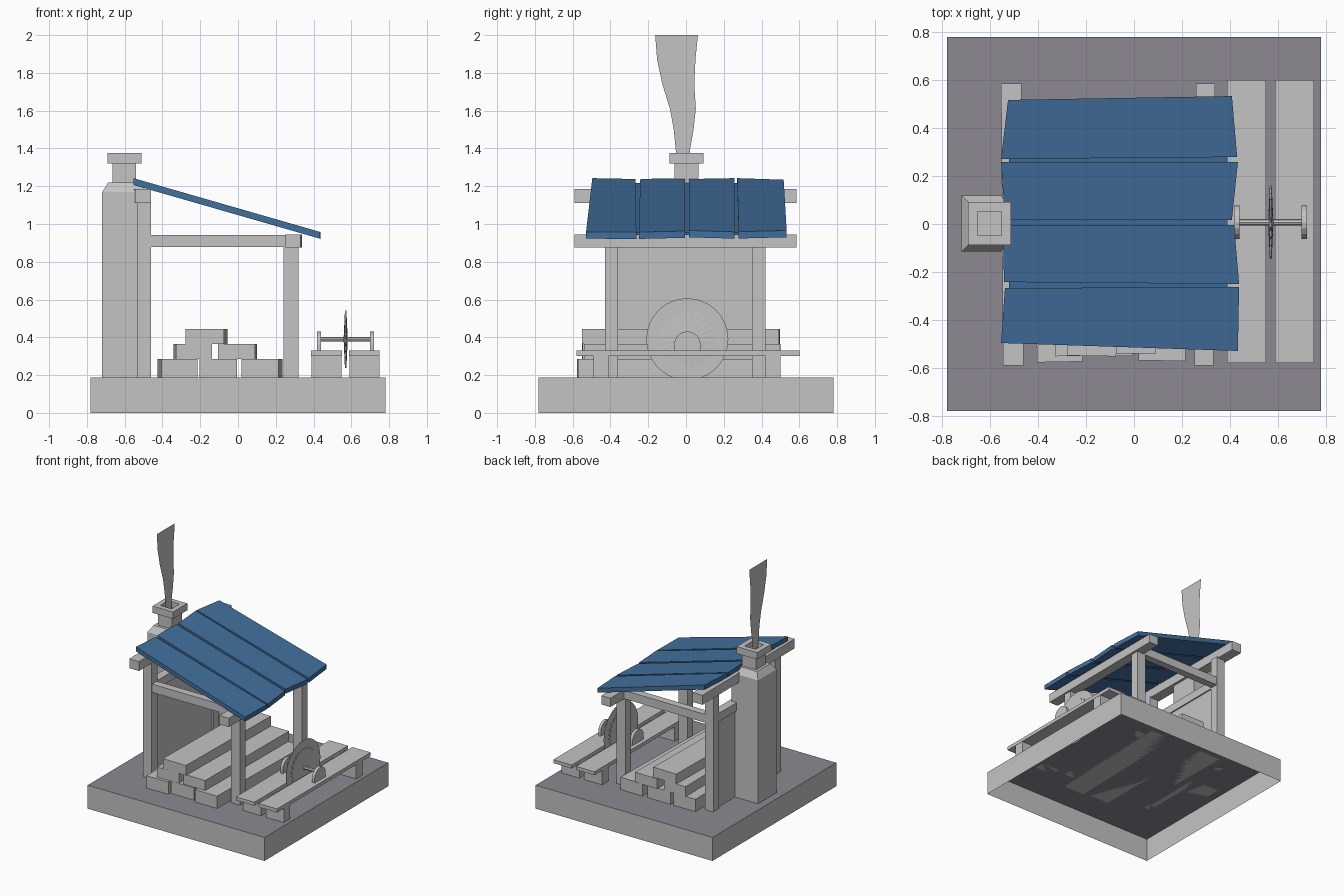
import bpy, bmesh, math
from mathutils import Matrix, Vector

if "Cube" in bpy.data.objects:
    bpy.data.objects.remove(bpy.data.objects["Cube"])


def mat(name, rgb):
    m = bpy.data.materials.new(name)
    m.diffuse_color = (*rgb, 1)
    m.use_nodes = True
    m.node_tree.nodes["Principled BSDF"].inputs["Base Color"].default_value = m.diffuse_color
    return m


GREY = mat("pale_grey", (0.55, 0.55, 0.55))
BLUE = mat("roof_blue", (0.055, 0.16, 0.34))
MAUVE = mat("ground_mauve", (0.27, 0.25, 0.29))


def mesh(name, verts, faces, *mats, fix=True):
    me = bpy.data.meshes.new(name)
    me.from_pydata(verts, [], faces)
    if fix:
        bm = bmesh.new()
        bm.from_mesh(me)
        bmesh.ops.recalc_face_normals(bm, faces=bm.faces)
        bm.to_mesh(me)
        bm.free()
    for m in mats:
        me.materials.append(m)
    ob = bpy.data.objects.new(name, me)
    bpy.context.collection.objects.link(ob)
    return ob


def box(name, x0, x1, y0, y1, z0, z1, turn=0, m=GREY):
    """Box from its limits, turned about its own vertical axis."""
    c = Vector(((x0 + x1) / 2, (y0 + y1) / 2, 0))
    r = Matrix.Rotation(math.radians(turn), 3, 'Z')
    v = [r @ (Vector((x, y, z)) - c) + c for z in (z0, z1)
         for x, y in ((x0, y0), (x1, y0), (x1, y1), (x0, y1))]
    f = [(0, 3, 2, 1), (4, 5, 6, 7)] + [(i, (i + 1) % 4, (i + 1) % 4 + 4, i + 4) for i in range(4)]
    return mesh(name, v, f, m)


def prism(name, outline, x0, x1):
    """Outline in (y, z), extruded along x."""
    n = len(outline)
    v = [(x, y, z) for x in (x0, x1) for y, z in outline]
    f = [tuple(range(n)), tuple(range(n, 2 * n))]
    f += [(i, (i + 1) % n, (i + 1) % n + n, i + n) for i in range(n)]
    return mesh(name, v, f, GREY)


# Base: hollow underneath, mauve top face
base = box("base", -.78, .78, -.78, .78, 0, .187, m=GREY)
base.data.materials.append(MAUVE)
bm = bmesh.new()
bm.from_mesh(base.data)
bm.faces.ensure_lookup_table()
for f in list(bm.faces):
    if f.normal.z > .5:
        f.material_index = 1
    elif f.normal.z < -.5:
        bm.faces.remove(f)
bm.to_mesh(base.data)
bm.free()

# Shed frame: posts, side rails, cross beams
for side, y0, y1 in (("front", -.43, -.36), ("back", .35, .42)):
    box(side + "_tall_post", -.535, -.46, y0, y1, .187, 1.12)
    box(side + "_short_post", .24, .32, y0, y1, .187, .88)
    box(side + "_side_rail", -.47, .27, y0 + .005, y1 - .005, .877, .943)
box("high_cross_beam", -.55, -.465, -.59, .585, 1.11, 1.185, .4)
box("low_cross_beam", .255, .335, -.59, .585, .875, .945, -.3)

# Rear wall between the tall posts, with its rail
box("rear_wall", -.515, -.475, -.37, .36, .187, .88)
box("rear_rail", -.53, -.465, -.37, .36, .877, .943)

# Stacked timber
stack = [(-.415, -.225, -.575, .49, .187, .285, 1.2), (-.205, -.005, -.55, .49, .187, .285, 0),
         (.03, .225, -.57, .49, .187, .285, -1.2), (-.335, -.145, -.55, .495, .285, .365, .8),
         (-.1, .095, -.54, .5, .285, .365, -.6), (-.27, -.065, -.55, .495, .365, .445, -1)]
for i, s in enumerate(stack):
    box(f"timber_{i + 1}", *s)

# Roof boards on a thin sheet, all following one slope
def slope(x):
    return 1.243 - .288 * (x + .555)


def roof_piece(name, pts, top, bottom):
    v = [(x, y, slope(x) - d) for d in (bottom, top) for x, y in pts]
    f = [(0, 1, 2, 3), (4, 5, 6, 7)] + [(i, (i + 1) % 4, (i + 1) % 4 + 4, i + 4) for i in range(4)]
    mesh(name, v, f, BLUE)


boards = [((-.525, .517), (.408, .533), (.43, .279), (-.554, .271)),
          ((-.554, .258), (.433, .258), (.408, .017), (-.538, .017)),
          ((-.546, -.004), (.417, -.004), (.438, -.25), (-.542, -.242)),
          ((-.538, -.267), (.438, -.263), (.433, -.529), (-.554, -.496))]
for i, b in enumerate(boards):
    roof_piece(f"roof_board_{i + 1}", b, 0, .036)
roof_piece("roof_sheet", [(-.52, -.48), (.39, -.5), (.39, .5), (-.52, .5)], .016, .03)

# Chimney: stack of square rings ending in a recessed flue
cx, cy = -.602, 0.002
rings = [(.117, .187), (.117, 1.17), (.085, 1.22), (.063, 1.22), (.063, 1.32), (.09, 1.32),
         (.09, 1.375), (.05, 1.375), (.05, 1.33)]
v = [(cx + r * a, cy + r * b, z) for r, z in rings for a, b in ((-1, -1), (1, -1), (1, 1), (-1, 1))]
f = [(4 * k + i, 4 * k + (i + 1) % 4, 4 * k + 4 + (i + 1) % 4, 4 * k + 4 + i)
     for k in range(len(rings) - 1) for i in range(4)]
f += [(3, 2, 1, 0), tuple(range(4 * len(rings) - 4, 4 * len(rings)))]
mesh("chimney", v, f, GREY)

# Smoke: flat wisp, as (left y, right y, z)
wisp = [(-.05, .02, 1.34), (-.055, .022, 1.4), (-.065, .04, 1.5), (-.085, .052, 1.61),
        (-.125, .044, 1.74), (-.153, .05, 1.87), (-.163, .063, 2.0)]
v = [(cx, y, z) for l, r, z in wisp for y in (l, r)]
mesh("smoke", v, [(2 * i, 2 * i + 1, 2 * i + 3, 2 * i + 2) for i in range(len(wisp) - 1)],
     GREY, fix=False)

# Saw bench: two planks on end blocks
for name, x0, x1 in (("inner", .387, .55), ("outer", .588, .75)):
    box(name + "_bench_plank", x0, x1, -.58, .6, .302, .33)
    for end, y0, y1 in (("front", -.49, -.41), ("back", .42, .5)):
        box(f"{name}_{end}_block", x0 + .002, x1 - .002, y0, y1, .187, .304)

# Axle and its two round-topped bearings
sx, sy, sz = .57, .007, .39
prism("axle", [(sy + .013 * math.cos(a * math.pi / 4), sz + .013 * math.sin(a * math.pi / 4))
               for a in range(8)], .425, .715)
arch = [(sy - .07, .328), (sy + .07, .328)] + [
    (sy + .07 * math.cos(a * math.pi / 8), .362 + .07 * math.sin(a * math.pi / 8)) for a in range(9)]
prism("inner_bearing", arch, .418, .44)
prism("outer_bearing", arch, .698, .72)

# Saw blade: toothed rim, thicker at the hub
n = 48
v = [(sx - .011, sy, sz), (sx + .011, sy, sz)]
for side in (-.004, .004):
    for i in range(n):
        r = .154 if i % 2 else .137
        a = 2 * math.pi * i / n
        v.append((sx + side, sy + r * math.cos(a), sz + r * math.sin(a)))
f = []
for i in range(n):
    j = (i + 1) % n
    f += [(0, 2 + i, 2 + j), (1, 2 + n + i, 2 + n + j), (2 + i, 2 + j, 2 + n + j, 2 + n + i)]
mesh("saw_blade", v, f, GREY)

# Flat spin ring around the blade
n = 32
v = [(sx, sy + r * math.cos(2 * math.pi * i / n), sz + r * math.sin(2 * math.pi * i / n))
     for r in (.13, .217) for i in range(n)]
mesh("spin_ring", v, [(i, (i + 1) % n, (i + 1) % n + n, i + n) for i in range(n)], GREY, fix=False)
